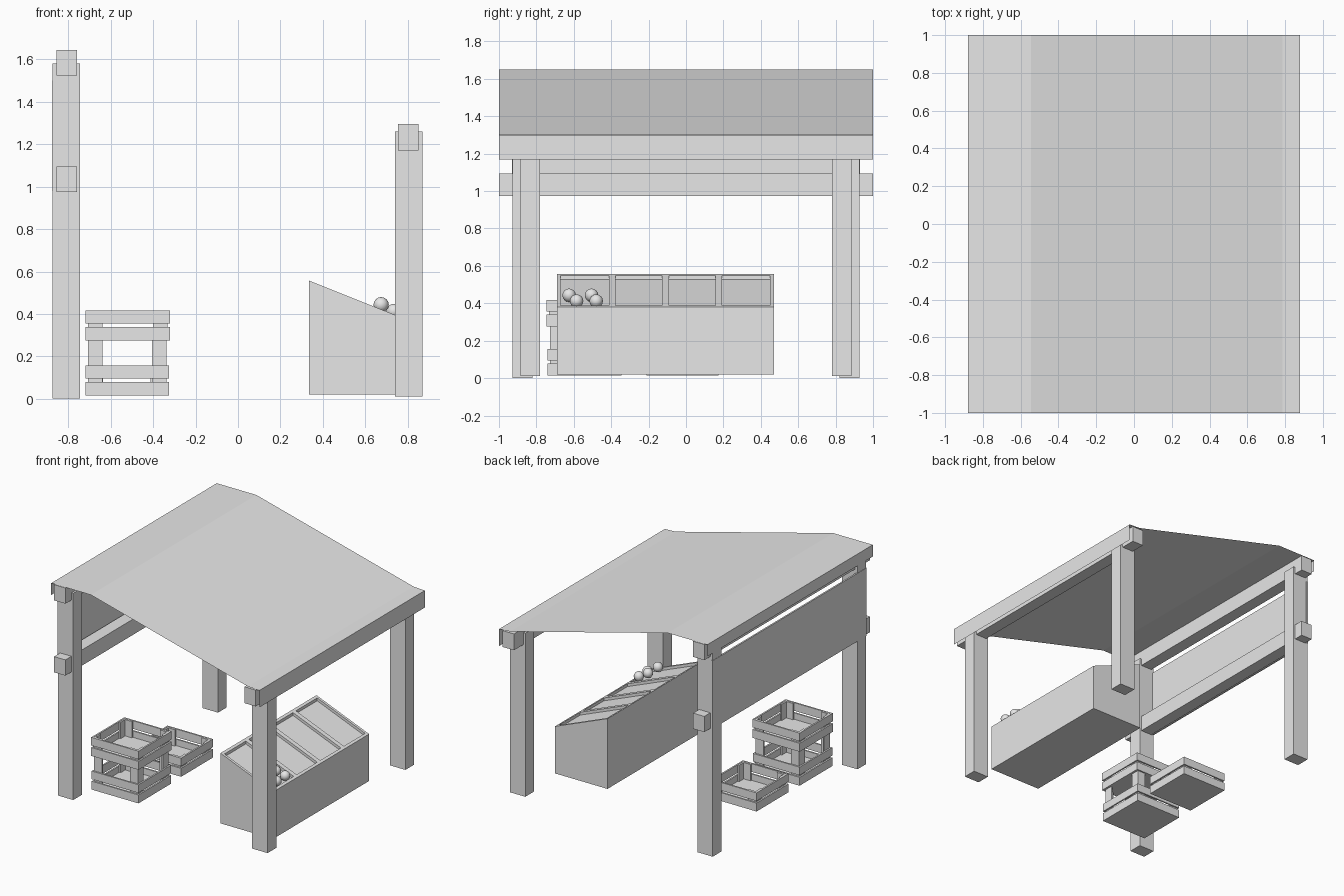
import bpy, bmesh
from mathutils import Vector

cube = bpy.data.objects.get("Cube")
if cube:
    bpy.data.objects.remove(cube, do_unlink=True)

grey = bpy.data.materials.new("plain_grey")
grey.use_nodes = True
grey.diffuse_color = (0.8, 0.8, 0.8, 1)
grey.node_tree.nodes["Principled BSDF"].inputs["Base Color"].default_value = (0.8, 0.8, 0.8, 1)


def finish(name, bm):
    mesh = bpy.data.meshes.new(name)
    bm.to_mesh(mesh)
    bm.free()
    mesh.materials.append(grey)
    obj = bpy.data.objects.new(name, mesh)
    bpy.context.collection.objects.link(obj)
    return obj


def prism(bm, profile, y0, y1):
    """Extrude a closed x-z profile along y."""
    face = bm.faces.new([bm.verts.new((x, y0, z)) for x, z in profile])
    out = bmesh.ops.extrude_face_region(bm, geom=[face])
    verts = [g for g in out["geom"] if isinstance(g, bmesh.types.BMVert)]
    bmesh.ops.translate(bm, verts=verts, vec=(0, y1 - y0, 0))
    bmesh.ops.recalc_face_normals(bm, faces=bm.faces)


def add_box(bm, x, y, z):
    prism(bm, [(x[0], z[0]), (x[1], z[0]), (x[1], z[1]), (x[0], z[1])], *y)


def box(name, x, y, z):
    bm = bmesh.new()
    add_box(bm, x, y, z)
    return finish(name, bm)


# Posts
for label, s in (("front", -1), ("back", 1)):
    box(label + "_tall_post", (-0.875, -0.745), sorted((s * 0.927, s * 0.822)), (0, 1.58))
    box(label + "_short_post", (0.74, 0.87), sorted((s * 0.885, s * 0.78)), (0.01, 1.26))

# Beams and side wall
box("upper_beam", (-0.855, -0.76), (-1, 1), (1.525, 1.645))
box("lower_beam", (-0.855, -0.76), (-1, 1), (0.975, 1.095))
box("low_side_beam", (0.755, 0.85), (-1, 1), (1.17, 1.295))
box("side_wall", (-0.877, -0.865), (-0.93, 0.93), (0.98, 1.5))

# Thin folded roof sheet
bm = bmesh.new()
fold = [(-0.88, 1.56), (-0.88, 1.65), (-0.545, 1.65), (0.785, 1.305), (0.88, 1.3), (0.88, 1.17)]
rows = [[bm.verts.new((x, y, z)) for x, z in fold] for y in (-1, 1)]
for i in range(len(fold) - 1):
    bm.faces.new((rows[0][i], rows[0][i + 1], rows[1][i + 1], rows[1][i]))
finish("roof_sheet", bm)

# Display bin with a sloping top
X0, X1, Y0, Y1, BASE, RECESS = 0.335, 0.78, -0.69, 0.47, 0.02, 0.022


def slope(x):
    return 0.557 - 0.4 * (x - X0)


bm = bmesh.new()
prism(bm, [(X0, BASE), (X1, BASE), (X1, slope(X1) - RECESS), (X0, slope(X0) - RECESS)], Y0, Y1)
finish("display_bin", bm)


def rim(name, x0, x1, y0, y1):
    bm = bmesh.new()
    prism(bm, [(x0, slope(x0) - RECESS), (x1, slope(x1) - RECESS),
               (x1, slope(x1)), (x0, slope(x0))], y0, y1)
    finish(name, bm)


rim("bin_upper_rim", X0, X0 + 0.02, Y0, Y1)
rim("bin_lower_rim", X1 - 0.02, X1, Y0, Y1)
for i in range(5):
    y = Y0 + 0.01 + i * (Y1 - Y0 - 0.02) / 4
    half = 0.01 if i in (0, 4) else 0.018
    rim("bin_divider", X0 + 0.02, X1 - 0.02, y - half, y + half)

# Fruit in the first compartment
for place in ((0.675, -0.625, 0.443), (0.735, -0.585, 0.412),
              (0.675, -0.505, 0.443), (0.735, -0.48, 0.412)):
    bm = bmesh.new()
    bmesh.ops.create_uvsphere(bm, u_segments=12, v_segments=8, radius=0.036)
    bmesh.ops.translate(bm, verts=bm.verts, vec=Vector(place))
    for f in bm.faces:
        f.smooth = True
    finish("fruit", bm)


# Slatted crates
def crate(name, cx, cy, z, w, d, post_top):
    t, leg = 0.012, 0.068
    bm = bmesh.new()
    x0, x1, y0, y1 = cx - w / 2, cx + w / 2, cy - d / 2, cy + d / 2
    add_box(bm, (x0 + t, x1 - t), (y0 + t, y1 - t), (z, z + 0.015))
    for low, high in ((0, 0.064), (0.08, 0.142)):
        span = (z + low, z + high)
        for y in (y0, y1 - t):
            add_box(bm, (x0, x1), (y, y + t), span)
        for x in (x0, x1 - t):
            add_box(bm, (x, x + t), (y0 + t, y1 - t), span)
    # L-shaped corner posts
    for sx in (-1, 1):
        for sy in (-1, 1):
            ox, oy = cx + sx * (w / 2 - t), cy + sy * (d / 2 - t)
            height = (z + 0.015, post_top)
            add_box(bm, sorted((ox, ox - sx * leg)), sorted((oy, oy - sy * t)), height)
            add_box(bm, sorted((ox, ox - sx * t)), sorted((oy - sy * t, oy - sy * leg)), height)
    finish(name, bm)


crate("bottom_crate", -0.522, -0.542, 0.015, 0.395, 0.395, 0.275)
crate("top_crate", -0.52, -0.545, 0.275, 0.4, 0.4, 0.415)
crate("loose_crate", -0.525, -0.02, 0.015, 0.385, 0.385, 0.155)
